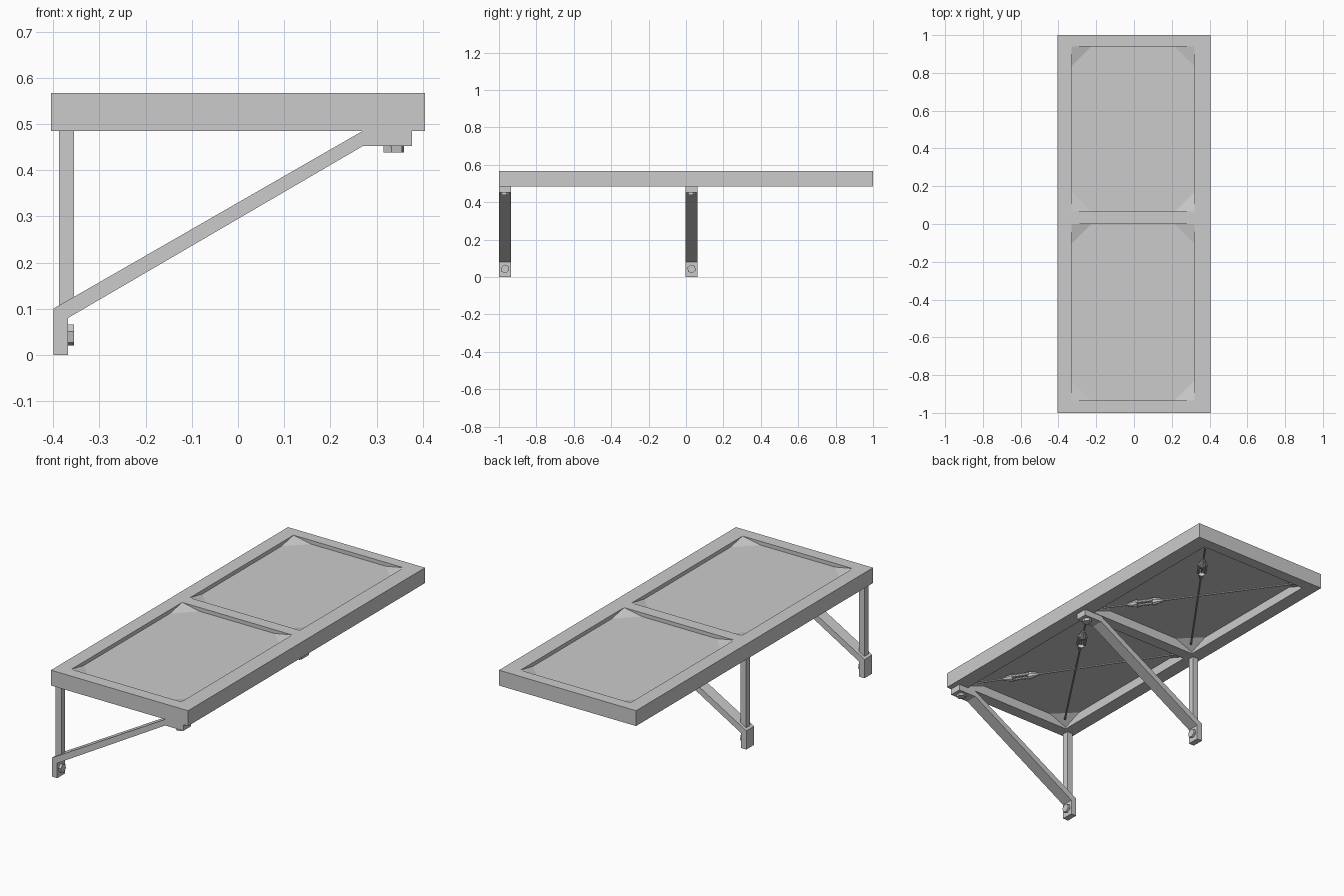
import bpy, bmesh, math
from mathutils import Vector, Matrix

if "Cube" in bpy.data.objects:
    bpy.data.objects.remove(bpy.data.objects["Cube"], do_unlink=True)

grey = bpy.data.materials.new("plain_grey")
grey.use_nodes = True
grey.diffuse_color = (0.6, 0.6, 0.6, 1)
grey.node_tree.nodes["Principled BSDF"].inputs["Base Color"].default_value = (0.6, 0.6, 0.6, 1)

TOP, BOTTOM = 0.567, 0.485
PANEL_TOP, PANEL_BOTTOM = 0.547, 0.535
CABLE_Z = 0.512
LEFT, RIGHT = -0.33, 0.32
BAYS = {"front": (-0.935, 0.0), "back": (0.065, 0.94)}


def finish(name, bm):
    bmesh.ops.recalc_face_normals(bm, faces=bm.faces)
    mesh = bpy.data.meshes.new(name)
    bm.to_mesh(mesh)
    bm.free()
    mesh.materials.append(grey)
    obj = bpy.data.objects.new(name, mesh)
    bpy.context.collection.objects.link(obj)
    return obj


def add_box(bm, low, high):
    low, high = Vector(low), Vector(high)
    size = high - low
    matrix = Matrix.Translation((low + high) / 2) @ Matrix.Diagonal((*size, 1))
    bmesh.ops.create_cube(bm, size=1, matrix=matrix)


def box(name, low, high):
    bm = bmesh.new()
    add_box(bm, low, high)
    return finish(name, bm)


def add_rod(bm, start, end, r1, r2, sides=8, turn=0.0):
    start, end = Vector(start), Vector(end)
    axis = end - start
    matrix = (Matrix.Translation((start + end) / 2)
              @ axis.to_track_quat("Z", "Y").to_matrix().to_4x4()
              @ Matrix.Rotation(turn, 4, "Z"))
    bmesh.ops.create_cone(bm, cap_ends=True, segments=sides, radius1=r1,
                          radius2=r2, depth=axis.length, matrix=matrix)


# Outer frame with a middle crossbar, cut through by the two bays
bm = bmesh.new()
xs = (-0.405, LEFT, RIGHT, 0.405)
ys = (-1, *BAYS["front"], *BAYS["back"], 1)
grid = [[bm.verts.new((x, y, BOTTOM)) for y in ys] for x in xs]
for i in range(3):
    for j in range(5):
        if i != 1 or j % 2 == 0:
            bm.faces.new((grid[i][j], grid[i + 1][j], grid[i + 1][j + 1], grid[i][j + 1]))
rise = bmesh.ops.extrude_face_region(bm, geom=bm.faces[:], use_keep_orig=True)
bmesh.ops.translate(bm, vec=(0, 0, TOP - BOTTOM),
                    verts=[g for g in rise["geom"] if isinstance(g, bmesh.types.BMVert)])
frame = finish("frame", bm)

for bay, (y0, y1) in BAYS.items():
    # Recessed panel
    box(bay + "_panel", (LEFT, y0, PANEL_BOTTOM), (RIGHT, y1, PANEL_TOP))

    # Sloping corner gussets, above and below the panel
    bm = bmesh.new()
    for x, sx in ((LEFT, 1), (RIGHT, -1)):
        for y, sy in ((y0, 1), (y1, -1)):
            for base, tip in ((PANEL_TOP, TOP), (PANEL_BOTTOM, BOTTOM + 0.01)):
                a, b, c, d = (bm.verts.new(p) for p in (
                    (x, y, base), (x + sx * 0.105, y, base),
                    (x, y + sy * 0.105, base), (x, y, tip)))
                for tri in ((a, b, c), (a, b, d), (b, c, d), (a, c, d)):
                    bm.faces.new(tri)
    finish(bay + "_corner_gussets", bm)

    # Crossed tension cables with turnbuckles
    inset = 0.035
    for tag, ya, yb in (("rising", y0 + inset, y1 - inset), ("falling", y1 - inset, y0 + inset)):
        start = Vector((RIGHT - inset, ya, CABLE_Z))
        end = Vector((LEFT + inset, yb, CABLE_Z))
        along = (end - start).normalized()
        bm = bmesh.new()
        add_rod(bm, start, end, 0.005, 0.005)
        finish(f"{bay}_{tag}_cable", bm)

        bm = bmesh.new()
        middle = start + (end - start) * 0.22
        side = along.cross(Vector((0, 0, 1)))
        for s in (-1, 1):
            add_rod(bm, middle + along * s * 0.04, middle + along * s * 0.095, 0.022, 0.008)
            add_rod(bm, middle - along * 0.045 + side * s * 0.016,
                    middle + along * 0.045 + side * s * 0.016, 0.009, 0.009)
        finish(f"{bay}_{tag}_turnbuckle", bm)

# Support brackets: angled brace, post and two bolts each
PROFILE = ((-0.4, 0), (-0.368, 0), (-0.368, 0.08), (0.27, 0.452), (0.377, 0.452),
           (0.377, BOTTOM), (0.27, BOTTOM), (-0.4, 0.1))
for tag, y0, y1 in (("front", -1, -0.935), ("middle", -0.003, 0.062)):
    bm = bmesh.new()
    face = bm.faces.new([bm.verts.new((x, y0, z)) for x, z in PROFILE])
    ext = bmesh.ops.extrude_face_region(bm, geom=[face], use_keep_orig=True)
    bmesh.ops.translate(bm, vec=(0, y1 - y0, 0),
                        verts=[g for g in ext["geom"] if isinstance(g, bmesh.types.BMVert)])
    finish(tag + "_brace", bm)

    yc = (y0 + y1) / 2
    box(tag + "_post", (-0.388, yc - 0.0165, 0.1), (-0.355, yc + 0.0165, BOTTOM))
    for part, start, end in (("foot", (-0.37, yc, 0.043), (-0.355, yc, 0.043)),
                             ("head", (0.337, yc, 0.454), (0.337, yc, 0.438))):
        bm = bmesh.new()
        add_rod(bm, start, end, 0.0235, 0.0235, sides=6, turn=0.2)
        finish(f"{tag}_{part}_bolt", bm)
